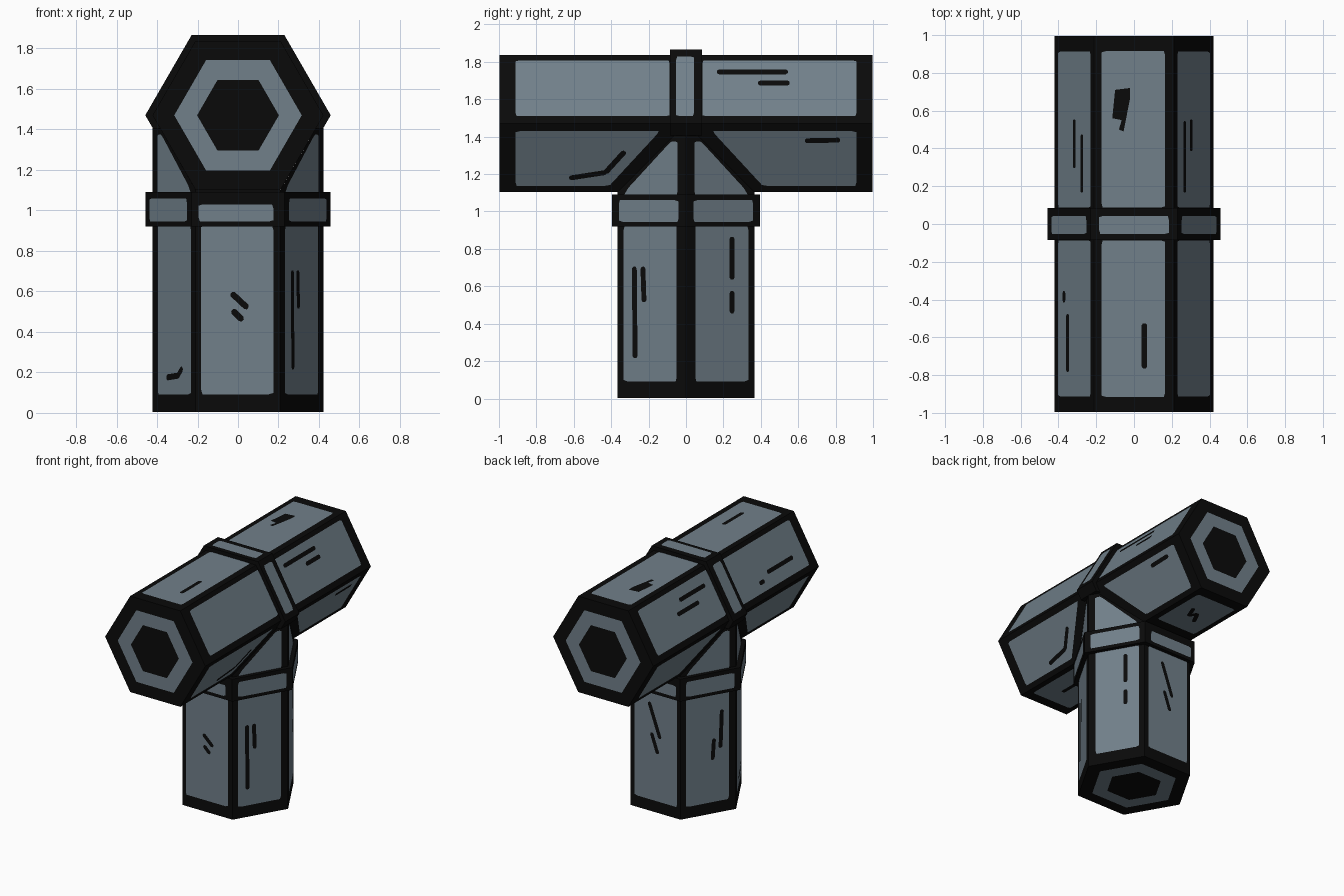
import bpy, bmesh, math
from mathutils import Vector

if "Cube" in bpy.data.objects:
    bpy.data.objects.remove(bpy.data.objects["Cube"])

R, AP, ZC = 0.422, 0.366, 1.47        # hexagon radius, apothem, cross tube height
RR = 0.458                            # collar radius
C30 = math.cos(math.radians(30))


def material(name, rgb):
    m = bpy.data.materials.new(name)
    m.diffuse_color = (*rgb, 1)
    m.use_nodes = True
    m.node_tree.nodes["Principled BSDF"].inputs["Base Color"].default_value = m.diffuse_color
    return m


BLACK = material("ink black", (0.003, 0.003, 0.003))
STEEL = material("steel blue grey", (0.165, 0.215, 0.255))


def finish(name, bm, mat):
    me = bpy.data.meshes.new(name)
    bm.to_mesh(me)
    bm.free()
    me.materials.append(mat)
    ob = bpy.data.objects.new(name, me)
    bpy.context.collection.objects.link(ob)
    return ob


# Section coordinates (x, w) plus distance t along the tube
def cross(x, w, t):
    return Vector((x, t, ZC + w))


def stem(x, w, t):
    return Vector((x, w, t))


def hexagon(r):
    return [(r * math.cos(math.radians(60 * i)), r * math.sin(math.radians(60 * i))) for i in range(6)]


def prism(name, pts, place, t0, top):
    bm = bmesh.new()
    a = [bm.verts.new(place(x, w, t0)) for x, w in pts]
    b = [bm.verts.new(place(x, w, top(x, w))) for x, w in pts]
    n = len(pts)
    bm.faces.new(a)
    for i in range(n):
        bm.faces.new((a[i], a[(i + 1) % n], b[(i + 1) % n], b[i]))
    bm.faces.new(b)
    bmesh.ops.recalc_face_normals(bm, faces=bm.faces)
    return finish(name, bm, BLACK)


def rounded(pts, r=0.022):
    out = []
    for i, p in enumerate(pts):
        p = Vector(p)
        for q, far in ((pts[i - 1], True), (pts[(i + 1) % len(pts)], False)):
            d = Vector(q) - p
            e = p + d.normalized() * min(r, d.length * 0.4)
            if far:
                out += [e, e.lerp(p, 0.7)]
            else:
                out.append(e)
    return out


def capsule(p, q, w=0.03):
    p, q = Vector(p), Vector(q)
    d = (q - p).normalized() * w / 2
    s = Vector((-d.y, d.x))
    return [p - d * .3 + s * .5, p + d * .4 + s, q - d * .4 + s, q + d * .3 + s * .5,
            q + d * .3 - s * .5, q - d * .4 - s, p + d * .4 - s, p - d * .3 - s * .5]


def plates(name, place, items, apothem, lift, mat):
    """items: (face angle, polygon of (t, v)); v runs away from the side ridge, or along +x"""
    bm = bmesh.new()
    o = place(0, 0, 0)
    for ang, poly in items:
        a = math.radians(ang)
        n = (math.cos(a), math.sin(a))
        v = (-n[1], n[0])
        if abs(n[0]) < 0.01:
            v = (1, 0)
        elif v[1] * n[1] < 0:
            v = (-v[0], -v[1])
        h = apothem + lift
        f = bm.faces.new([bm.verts.new(place(n[0] * h + v[0] * s, n[1] * h + v[1] * s, t)) for t, s in poly])
        f.normal_update()
        if f.normal.dot(place(*n, 0) - o) < 0:
            f.normal_flip()
    return finish(name, bm, mat)


def rect(t0, t1, v0, v1):
    return rounded([(t0, v0), (t1, v0), (t1, v1), (t0, v1)])


# Tubes: the stem top follows the mitre against the cross tube
prism("cross_tube", hexagon(R), cross, -0.996, lambda x, w: 0.996)
prism("stem_tube", hexagon(R), stem, 0.004, lambda x, w: ZC if abs(w) < 0.01 else ZC - AP)

# Collars: full one round the stem, upper half one round the cross tube
prism("stem_collar", hexagon(RR), stem, 0.92, lambda x, w: 1.09)
half = hexagon(RR)[:4] + [(-0.42, -0.065), (0.42, -0.065)]
prism("cross_collar", half, cross, -0.085, lambda x, w: 0.085)

SIDES = (30, 150, -30, -150)
# Cross tube panels
items = []
for s in (-1, 1):
    for ang in (30, 150):
        items.append((ang, rect(s * 0.087, s * 0.912, -0.167, 0.178)))
        items.append((-ang, rounded([(s * 0.14, -0.165), (s * 0.41, 0.172),
                                     (s * 0.912, 0.172), (s * 0.912, -0.165)])))
    items.append((90, rect(s * 0.087, s * 0.915, -0.172, 0.165)))
    items.append((-90, rect(s * 0.46, s * 0.912, -0.17, 0.17)))
plates("cross_panels", cross, items, AP, 0.002, STEEL)

# Stem panels and the triangular panels under the joint
items = []
for ang in SIDES:
    items.append((ang, rect(0.092, 0.925, -0.155, 0.172)))
    items.append((ang, rounded([(1.085, -0.16), (1.375, -0.16), (1.375, -0.12), (1.125, 0.145), (1.085, 0.172)])))
for ang in (90, -90):
    items.append((ang, rect(0.092, 0.925, -0.182, 0.175)))
plates("stem_panels", stem, items, AP, 0.002, STEEL)

# Collar panels
plates("stem_collar_panels", stem,
       [(a, rect(0.945, 1.06, -0.185, 0.185)) for a in SIDES] +
       [(a, rect(0.945, 1.03, -0.195, 0.175)) for a in (90, -90)], RR * C30, 0.002, STEEL)
plates("cross_collar_panels", cross,
       [(a, rect(-0.053, 0.043, -0.185, 0.185)) for a in (30, 90, 150)], RR * C30, 0.002, STEEL)

# Scratches on the cross tube: (face, start, end)
marks = [
    (30, (.17, .105), (.54, .105)), (30, (.39, .036), (.55, .036)),
    (-30, (.64, -.108), (.82, -.112)), (-30, (-.62, .122), (-.43, .088)), (-30, (-.43, .088), (-.33, -.039)),
    (150, (.17, .09), (.47, .09)), (150, (.3, .01), (.55, .01)),
    (150, (-.48, -.06), (-.78, -.06)), (150, (-.36, -.1), (-.41, -.1)),
    (90, (-.53, .055), (-.76, .055)),
    (-90, (.6, -.05), (.7, .0)), (-90, (.7, .0), (.64, .03)), (-90, (.64, .03), (.74, .07)),
    (-90, (-.6, .02), (-.76, .02)),
]
blob = [(.71, -.10), (.72, -.02), (.67, -.02), (.49, -.055), (.5, -.08), (.55, -.065), (.56, -.115)]
plates("cross_scratches", cross, [(a, capsule(p, q)) for a, p, q in marks] + [(90, blob)], AP, 0.005, BLACK)

# Scratches on the stem
marks = [
    (-90, (.59, -.03), (.52, .045)), (-90, (.505, -.025), (.46, .02)),
    (-30, (.22, .1), (.7, .105)), (-30, (.52, .045), (.7, .052)),
    (30, (.64, .07), (.86, .07)), (30, (.46, .07), (.57, .07)),
    (-150, (.175, -.06), (.185, .06)), (-150, (.185, .05), (.22, .09)),
    (90, (.83, .05), (.58, -.04)), (90, (.6, .03), (.46, -.02)),
    (150, (.78, -.1), (.5, -.09)), (150, (.57, -.04), (.42, -.03)),
]
plates("stem_scratches", stem, [(a, capsule(p, q)) for a, p, q in marks], AP, 0.005, BLACK)


# End caps: steel hexagon with a dark bore on all three open ends
def cap(name, place, t, out, r, mat):
    bm = bmesh.new()
    f = bm.faces.new([bm.verts.new(place(x, w, t)) for x, w in hexagon(r)])
    f.normal_update()
    if f.normal.dot(place(0, 0, out) - place(0, 0, 0)) < 0:
        f.normal_flip()
    finish(name, bm, mat)


for label, place, t, out in (("front", cross, -1, -1), ("back", cross, 1, 1), ("bottom", stem, 0, -1)):
    cap(label + "_end_rim", place, t - out * 0.002, out, 0.315, STEEL)
    cap(label + "_end_bore", place, t, out, 0.202, BLACK)
